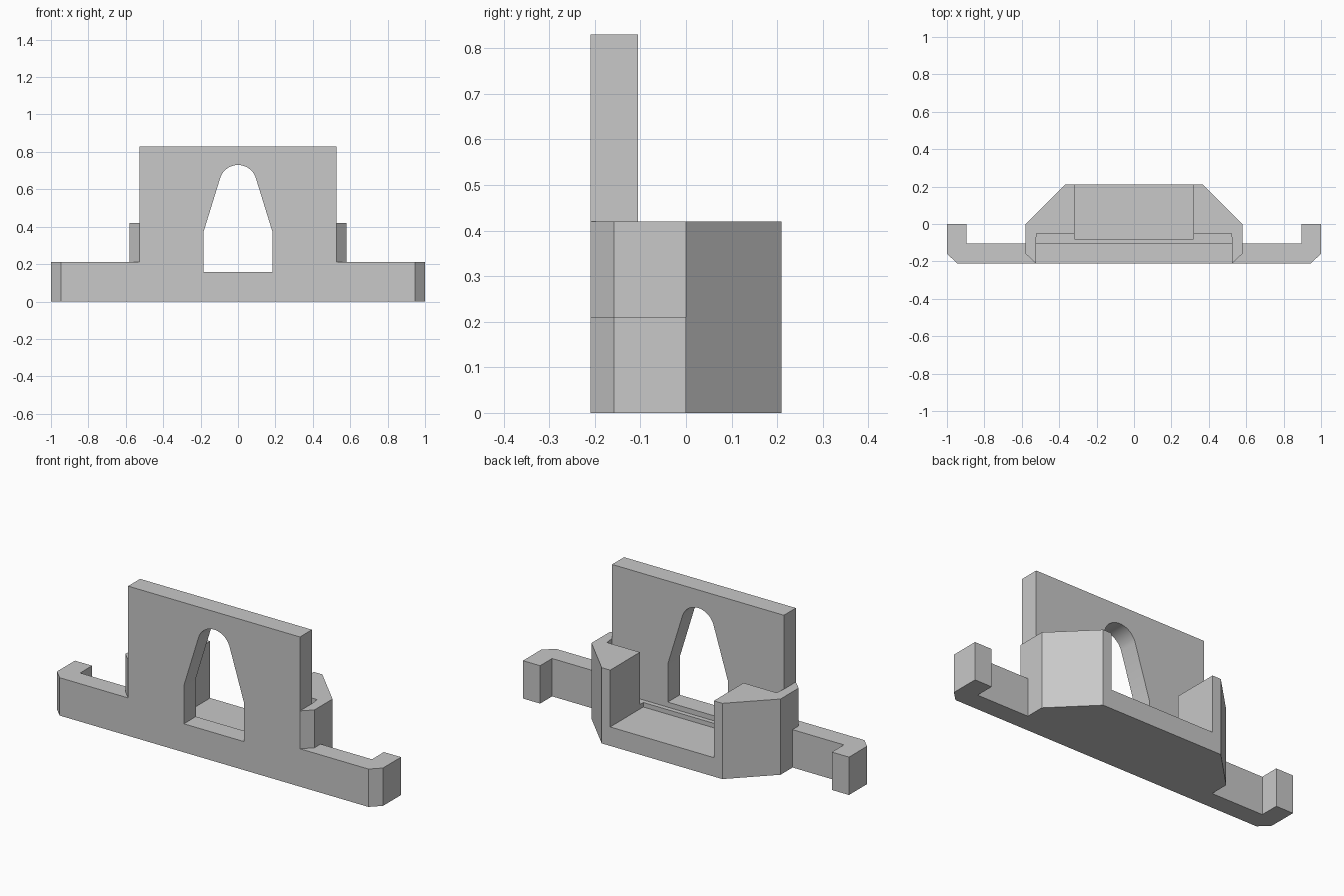
import bpy, bmesh, math

old = bpy.data.objects.get("Cube")
if old:
    bpy.data.objects.remove(old, do_unlink=True)

grey = bpy.data.materials.new("light_grey")
grey.use_nodes = True
COLOUR = (0.58, 0.58, 0.58, 1)
grey.diffuse_color = COLOUR
grey.node_tree.nodes["Principled BSDF"].inputs["Base Color"].default_value = COLOUR


def prism(name, outline, low, high, upright=False):
    """Extrude an outline along z, or along y when upright."""
    bm = bmesh.new()
    place = (lambda a, b: (a, low, b)) if upright else (lambda a, b: (a, b, low))
    face = bm.faces.new([bm.verts.new(place(a, b)) for a, b in outline])
    grown = bmesh.ops.extrude_face_region(bm, geom=[face])
    move = (0, high - low, 0) if upright else (0, 0, high - low)
    bmesh.ops.translate(bm, vec=move,
                        verts=[g for g in grown["geom"] if isinstance(g, bmesh.types.BMVert)])
    bmesh.ops.recalc_face_normals(bm, faces=bm.faces)
    mesh = bpy.data.meshes.new(name)
    bm.to_mesh(mesh)
    bm.free()
    mesh.materials.append(grey)
    obj = bpy.data.objects.new(name, mesh)
    bpy.context.collection.objects.link(obj)
    return obj


def box(x0, x1, y0, y1):
    return [(x0, y0), (x1, y0), (x1, y1), (x0, y1)]


FRONT, BACK = -0.21, 0.21
PLATE_BACK = -0.105
PLATE_X, BLOCK_X, POCKET_X = 0.527, 0.58, 0.318

# Upright plate with a tapered, round-topped opening
plate = prism("upright_plate", box(-PLATE_X, PLATE_X, 0, 0.83), FRONT, PLATE_BACK, True)
arc = []
for i in range(25):
    a = math.radians(17 + 146 * i / 24)
    arc.append((0.1 * math.cos(a), 0.63 + 0.1 * math.sin(a)))
opening = [(-0.185, 0.158), (0.185, 0.158), (0.185, 0.37)] + arc + [(-0.185, 0.37)]
cutter = prism("opening_cutter", opening, -0.3, 0, True)
cutter.hide_render = True
cut = plate.modifiers.new("opening", "BOOLEAN")
cut.operation = "DIFFERENCE"
cut.solver = "EXACT"
cut.object = cutter
bpy.context.view_layer.objects.active = plate
plate.select_set(True)
bpy.ops.object.modifier_apply(modifier=cut.name)
bpy.data.objects.remove(cutter, do_unlink=True)
bpy.ops.object.shade_smooth_by_angle(angle=math.radians(20))

# Cheeks, slot floors and hooked arms on both sides
cheek = [(POCKET_X, BACK), (0.37, BACK), (BLOCK_X, 0), (BLOCK_X, -0.158),
         (PLATE_X, FRONT), (PLATE_X, PLATE_BACK), (0.52, -0.05), (POCKET_X, -0.05)]
arm = [(PLATE_X, FRONT), (0.947, FRONT), (1, -0.158), (1, 0), (0.895, 0),
       (0.895, PLATE_BACK), (BLOCK_X, PLATE_BACK), (BLOCK_X, -0.158)]
slot = [(POCKET_X, PLATE_BACK), (PLATE_X, PLATE_BACK), (0.52, -0.05), (POCKET_X, -0.05)]
for side, s in (("left", 1), ("right", -1)):
    for part, outline, top in (("cheek", cheek, 0.42), ("slot_floor", slot, 0.13),
                               ("hooked_arm", arm, 0.21)):
        prism(side + "_" + part, [(s * x, y) for x, y in outline], 0, top)

# Pocket floor and the low ridge behind the plate
prism("pocket_floor", box(-POCKET_X, POCKET_X, -0.08, BACK), 0, 0.105)
prism("pocket_ridge", box(-POCKET_X, POCKET_X, PLATE_BACK, -0.08), 0, 0.13)
